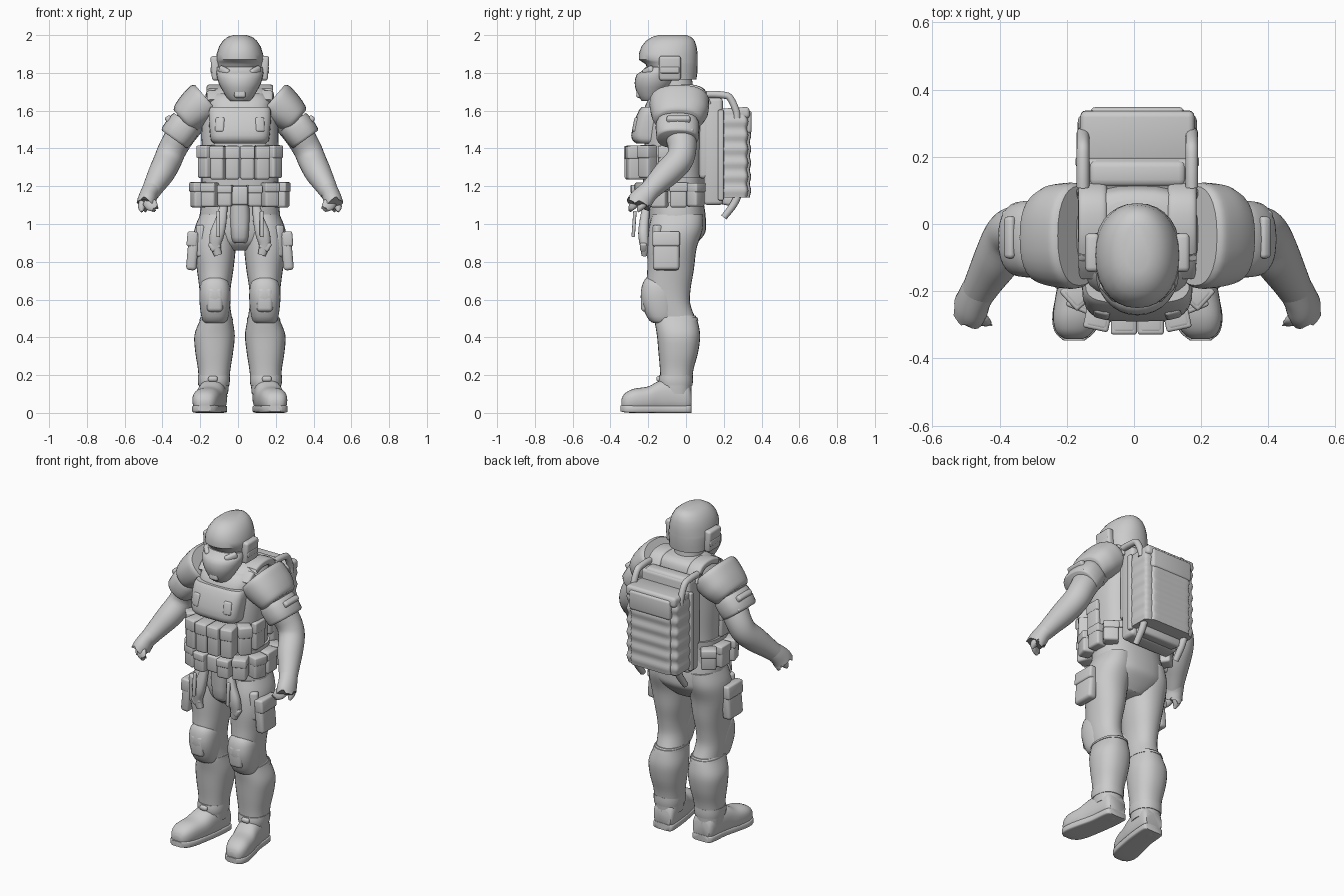
import bpy, bmesh, math, random
from mathutils import Vector, Matrix, Euler

random.seed(4)
CX = 0.01                      # body centre line
grey = bpy.data.materials.new("plain grey")
grey.diffuse_color = (0.6, 0.6, 0.6, 1)


def finish(name, bm, mirror):
    bmesh.ops.recalc_face_normals(bm, faces=bm.faces)
    me = bpy.data.meshes.new(name)
    bm.to_mesh(me)
    bm.free()
    me.materials.append(grey)
    ob = bpy.data.objects.new(name, me)
    ob.location.x = CX
    bpy.context.collection.objects.link(ob)
    if mirror:
        ob.modifiers.new("both_sides", 'MIRROR')
    return ob


def catmull(pts, n):
    out = []
    for i in range(len(pts) - 1):
        q = [pts[max(i - 1, 0)], pts[i], pts[i + 1], pts[min(i + 2, len(pts) - 1)]]
        for k in range(n):
            t = k / n
            out.append([0.5 * (2 * b + (c - a) * t + (2 * a - 5 * b + 4 * c - d) * t * t
                        + (3 * b - a - 3 * c + d) * t ** 3) for a, b, c, d in zip(*q)])
    return out + [list(pts[-1])]


def loft(name, rings, mirror=False, axis=None, p=2.0, n=4, sides=28, ragged=0.0):
    """Skin superellipse rings (x, y, z, half width, half depth)."""
    rings = catmull(rings, n) if n > 1 else rings
    bm = bmesh.new()
    loops = []
    for i, r in enumerate(rings):
        c = Vector(r[:3])
        if axis:
            t = Vector(axis)
        else:
            t = (Vector(rings[min(i + 1, len(rings) - 1)][:3]) - Vector(rings[max(i - 1, 0)][:3])).normalized()
        ref = Vector((0, 0, 1)) if abs(t.y) > 0.9 else Vector((0, 1, 0))
        u = ref.cross(t).normalized()
        v = t.cross(u)
        loop = []
        for k in range(sides):
            a = 2 * math.pi * k / sides
            ca, sa = math.cos(a), math.sin(a)
            co = c + u * r[3] * math.copysign(abs(ca) ** (2 / p), ca) + v * r[4] * math.copysign(abs(sa) ** (2 / p), sa)
            if ragged and i == len(rings) - 1:
                co += t * random.uniform(-ragged, ragged)
            loop.append(bm.verts.new(co))
        loops.append(loop)
    for a, b in zip(loops, loops[1:]):
        for k in range(sides):
            bm.faces.new((a[k], a[k - 1], b[k - 1], b[k]))
    bm.faces.new(loops[0])
    bm.faces.new(loops[-1])
    return finish(name, bm, mirror)


def stack(name, rows, x=0, **kw):
    """Upright loft from rows (z, half width, front y, back y)."""
    return loft(name, [(x, (f + b) / 2, z, w, (b - f) / 2) for z, w, f, b in rows], axis=(0, 0, 1), **kw)


def box(name, c, size, rot=(0, 0, 0), bevel=0.012, mirror=False):
    bm = bmesh.new()
    bmesh.ops.create_cube(bm, size=1)
    bmesh.ops.scale(bm, vec=size, verts=bm.verts)
    bmesh.ops.bevel(bm, geom=list(bm.edges), offset=bevel, segments=3, profile=0.5, affect='EDGES')
    e = Euler([math.radians(a) for a in rot]).to_matrix().to_4x4()
    bmesh.ops.transform(bm, matrix=Matrix.Translation(c) @ e, verts=bm.verts)
    return finish(name, bm, mirror)


# helmet shell with brow, face mask and ear blocks
stack("helmet", [(1.765, .117, -.16, .055), (1.80, .122, -.20, .06), (1.845, .126, -.213, .062),
                 (1.858, .127, -.232, .062), (1.87, .127, -.25, .062), (1.90, .123, -.25, .062),
                 (1.94, .11, -.236, .056), (1.97, .09, -.212, .046), (1.99, .066, -.18, .028),
                 (2.0, .035, -.145, 0)], n=1, p=2.15)
stack("face_mask", [(1.65, .05, -.232, -.15), (1.665, .066, -.245, -.13), (1.70, .088, -.262, -.10),
                    (1.745, .112, -.272, -.06), (1.79, .123, -.262, -.04), (1.808, .124, -.235, -.04),
                    (1.83, .122, -.215, -.04)], p=2.05, n=2)
box("mask_filter", (0, -.246, 1.695), (.06, .03, .055), (-10, 0, 0))
box("mask_cheek", (.082, -.20, 1.81), (.075, .03, .04), (0, -22, 46), .014, True)
box("ear_block", (.13, -.085, 1.825), (.044, .115, .13), (0, 4, 0), .014, True)
box("ear_rib", (.147, -.085, 1.815), (.016, .10, .035), bevel=.006, mirror=True)
stack("neck", [(1.6, .1, -.13, .06), (1.70, .085, -.13, .04), (1.79, .08, -.12, .03)])

# torso, chest armour and shoulder straps
stack("torso", [(1.2, .19, -.21, .09), (1.3, .195, -.22, .09), (1.45, .205, -.22, .10), (1.58, .2, -.21, .115),
                (1.66, .185, -.18, .115), (1.71, .155, -.13, .10), (1.73, .10, -.09, .07)], p=2.7)
stack("chest_plate", [(1.425, .135, -.26, -.1), (1.44, .152, -.28, -.1), (1.47, .158, -.29, -.1),
                      (1.54, .164, -.275, -.1), (1.60, .164, -.25, -.1), (1.62, .155, -.235, -.1)], p=3.6, n=2)
box("chest_button", (.105, -.262, 1.525), (.05, .03, .08), (-12, 0, 14), mirror=True)
stack("collar_plate", [(1.60, .165, -.225, .05), (1.65, .165, -.205, .05), (1.69, .14, -.165, .05)], p=3, n=2)
loft("shoulder_strap", [(.133, -.15, 1.645, .04, .02), (.133, -.10, 1.69, .043, .02), (.133, -.02, 1.718, .043, .02),
                        (.133, .07, 1.705, .043, .022), (.133, .115, 1.63, .043, .022)], True, p=4)
box("back_plate", (0, .10, 1.45), (.32, .06, .42), bevel=.02)

# pouch rows on vest and belt: x, y, z, width, depth, height, turn
vest = [(.040, -.275, 1.325, .074, .10, .18, 0), (.114, -.262, 1.325, .072, .10, .18, 12),
        (.172, -.20, 1.33, .075, .085, .175, 48), (.196, -.10, 1.33, .04, .09, .17, 0)]
belt = [(.078, -.245, 1.15, .075, .085, .115, 6), (.158, -.215, 1.155, .08, .085, .13, 22),
        (.22, -.14, 1.155, .085, .07, .135, 72), (.226, -.04, 1.155, .065, .09, .135, 0),
        (.20, .05, 1.155, .085, .07, .125, -35)]
for row, items in (("vest", vest), ("belt", belt)):
    for i, (x, y, z, w, d, h, a) in enumerate(items):
        box(f"{row}_pouch_{i}", (x, y, z), (w, d, h), (0, 0, a), .013, True)
        box(f"{row}_pouch_flap_{i}", (x, y, z + h * .3), (w + .004, d + .008, h * .38), (0, 0, a), .008, True)
stack("belt", [(1.11, .22, -.23, .085), (1.2, .22, -.23, .085)], p=2.6, n=1)
box("belt_buckle", (0, -.235, 1.15), (.085, .06, .10))
stack("waist_band", [(1.205, .205, -.225, .095), (1.245, .205, -.228, .1)], p=2.6, n=1)

# hips and hanging gear
stack("hips", [(.86, .09, -.14, .02), (.90, .16, -.18, .06), (.95, .2, -.195, .10), (1.0, .212, -.2, .106),
               (1.06, .212, -.2, .102), (1.14, .2, -.2, .09)], p=2.4)
stack("groin_guard", [(.90, .035, -.2, -.08), (.93, .048, -.22, -.08), (1.04, .055, -.23, -.08),
                      (1.11, .05, -.235, -.08)], p=3, n=2)
loft("hanging_strap", [(.085, -.21, 1.1, .02, .02), (.10, -.22, 1.02, .03, .025), (.12, -.225, .95, .038, .028),
                       (.13, -.22, .89, .03, .025), (.115, -.22, .835, .02, .016)], True, p=2.5)
box("strap_clip", (.135, -.225, .885), (.055, .035, .05), (0, 30, 0), .01, True)
box("hanging_rod", (.115, -.275, 1.0), (.02, .018, .14), (-4, 0, 0), .006, True)
box("thigh_pouch", (.25, -.105, .855), (.055, .14, .20), (0, -5, 0), .018, True)
box("thigh_pouch_flap", (.252, -.105, .92), (.056, .145, .08), (0, -5, 0), .012, True)
box("thigh_pouch_side", (.205, -.15, .91), (.05, .05, .17), (0, 0, 30), .015, True)


# legs
def leg(name, rows, p=2.3, n=4):
    loft(name, [(x, (f + b) / 2, z, w, (b - f) / 2) for z, x, w, f, b in rows], True, (0, 0, 1), p, n)


leg("thigh", [(1.05, .12, .09, -.18, .09), (.97, .128, .113, -.198, .088), (.87, .134, .112, -.205, .056),
              (.76, .131, .097, -.205, .042), (.66, .132, .083, -.21, .025), (.58, .13, .078, -.19, .022),
              (.50, .122, .08, -.165, .05)], 2.2)
leg("calf", [(.515, .122, .078, -.165, .05), (.485, .126, .088, -.166, .062), (.41, .134, .107, -.154, .075),
             (.32, .136, .1, -.146, .064), (.23, .136, .086, -.138, .04), (.15, .138, .08, -.135, .03),
             (.10, .138, .075, -.13, .028)])
leg("calf_top_band", [(.49, .126, .089, -.169, .065), (.506, .124, .085, -.168, .06)], n=1)
leg("knee_pad", [(.475, .132, .05, -.17, -.08), (.49, .132, .066, -.195, -.06), (.54, .132, .077, -.222, -.05),
                 (.61, .132, .083, -.24, -.05), (.67, .132, .079, -.234, -.06), (.70, .132, .066, -.222, -.08),
                 (.715, .132, .045, -.21, -.1)], 2.4, 2)
box("knee_plate", (.132, -.213, .60), (.085, .05, .13), bevel=.02, mirror=True)
leg("ankle_cuff", [(.145, .138, .082, -.142, .034), (.17, .138, .085, -.146, .037), (.20, .138, .084, -.141, .036)], n=2)

# boots turned slightly outward: upper and sole
loft("boot", [(.132, .028, .07, .055, .05), (.135, .005, .085, .068, .085), (.142, -.07, .09, .072, .09),
              (.152, -.14, .085, .074, .085), (.166, -.20, .072, .075, .068), (.18, -.27, .067, .071, .062),
              (.186, -.31, .061, .06, .052), (.188, -.332, .055, .044, .038), (.188, -.342, .05, .025, .02)],
     True, (0, -1, 0), 2.5)
loft("boot_sole", [(.132, .03, .02, .05, .02), (.135, .01, .02, .068, .02), (.145, -.10, .02, .07, .02),
                   (.163, -.19, .02, .074, .02), (.179, -.27, .02, .074, .02), (.186, -.32, .022, .06, .02),
                   (.188, -.346, .024, .032, .016)], True, (0, -1, 0), 6)
box("boot_lace_knot", (.143, -.142, .18), (.05, .03, .03), mirror=True)

# arms with torn sleeve ends
loft("arm", [(.2, -.03, 1.61, .08, .1), (.30, -.03, 1.49, .078, .085), (.355, -.02, 1.40, .075, .075),
             (.383, -.038, 1.335, .074, .074), (.415, -.10, 1.27, .07, .072), (.45, -.16, 1.21, .058, .06),
             (.478, -.21, 1.16, .048, .052)], True)
loft("torn_cuff", [(.465, -.185, 1.185, .050, .054), (.482, -.215, 1.155, .048, .058),
                   (.492, -.24, 1.125, .050, .064), (.497, -.25, 1.108, .05, .066)], True, ragged=.022)
loft("torn_flap", [(.49, -.26, 1.12, .03, .02), (.468, -.283, 1.10, .034, .018), (.448, -.295, 1.08, .02, .010)], True, ragged=.01)
loft("torn_tip", [(.51, -.22, 1.12, .022, .03), (.52, -.24, 1.09, .02, .02), (.52, -.255, 1.065, .006, .006)], True)
loft("shoulder_pad", [(.172, -.035, 1.66, .10, .148), (.186, -.035, 1.648, .112, .157), (.215, -.035, 1.622, .111, .157),
                      (.255, -.035, 1.588, .102, .150), (.29, -.04, 1.557, .088, .132), (.302, -.04, 1.546, .074, .115)],
     True, (.76, 0, -.65), 2.3, 3)
loft("upper_arm_guard", [(.282, -.045, 1.54, .082, .108), (.30, -.045, 1.515, .09, .116), (.34, -.045, 1.46, .088, .112),
                         (.348, -.045, 1.448, .078, .102)], True, (.58, 0, -.81), 2.5, 2)
box("arm_guard_clip", (.370, -.04, 1.545), (.034, .125, .06), (0, 36, 0), .012, True)
box("arm_guard_strap", (.384, -.04, 1.495), (.03, .16, .03), (0, 36, 0), .008, True)

# backpack: softly ribbed body, lid, inner frame, handles and lower struts
ribs = []
for i in range(37):
    d = .007 * math.sin(i * math.pi / 6) ** 2
    ribs.append((1.14 + i * .0122, .171 + d, .17, .324 + d))
stack("pack_body", ribs, p=9, n=1, sides=48)
stack("pack_back_panel", [(z, .135, .25, b + .014) for z, w, f, b in ribs], p=9, n=1, sides=48)
box("pack_lid", (0, .255, 1.585), (.34, .165, .06), (4, 0, 0), .018)
box("pack_lid_flap", (0, .325, 1.54), (.28, .046, .12), bevel=.016)
box("pack_side_seam", (.172, .185, 1.365), (.024, .03, .48), bevel=.008, mirror=True)
box("pack_frame", (0, .145, 1.385), (.33, .10, .57), bevel=.02)
box("pack_top_roll", (0, .15, 1.65), (.29, .08, .06), bevel=.022)
loft("pack_handle", [(.162, .085, 1.66, .019, .019), (.162, .11, 1.685, .019, .019), (.162, .20, 1.682, .019, .019),
                     (.162, .235, 1.665, .019, .019), (.162, .265, 1.60, .019, .019), (.162, .27, 1.56, .019, .019)],
     True, sides=14)
loft("pack_strut", [(.145, .28, 1.16, .02, .02), (.145, .25, 1.10, .02, .02), (.145, .20, 1.035, .018, .018)],
     True, sides=14)
box("pack_base", (0, .19, 1.13), (.27, .14, .05), (-12, 0, 0), .015)

# smooth surfaces, crisp edges
for ob in bpy.context.collection.objects:
    ob.select_set(True)
    bpy.context.view_layer.objects.active = ob
bpy.ops.object.shade_smooth_by_angle(angle=math.radians(42))
